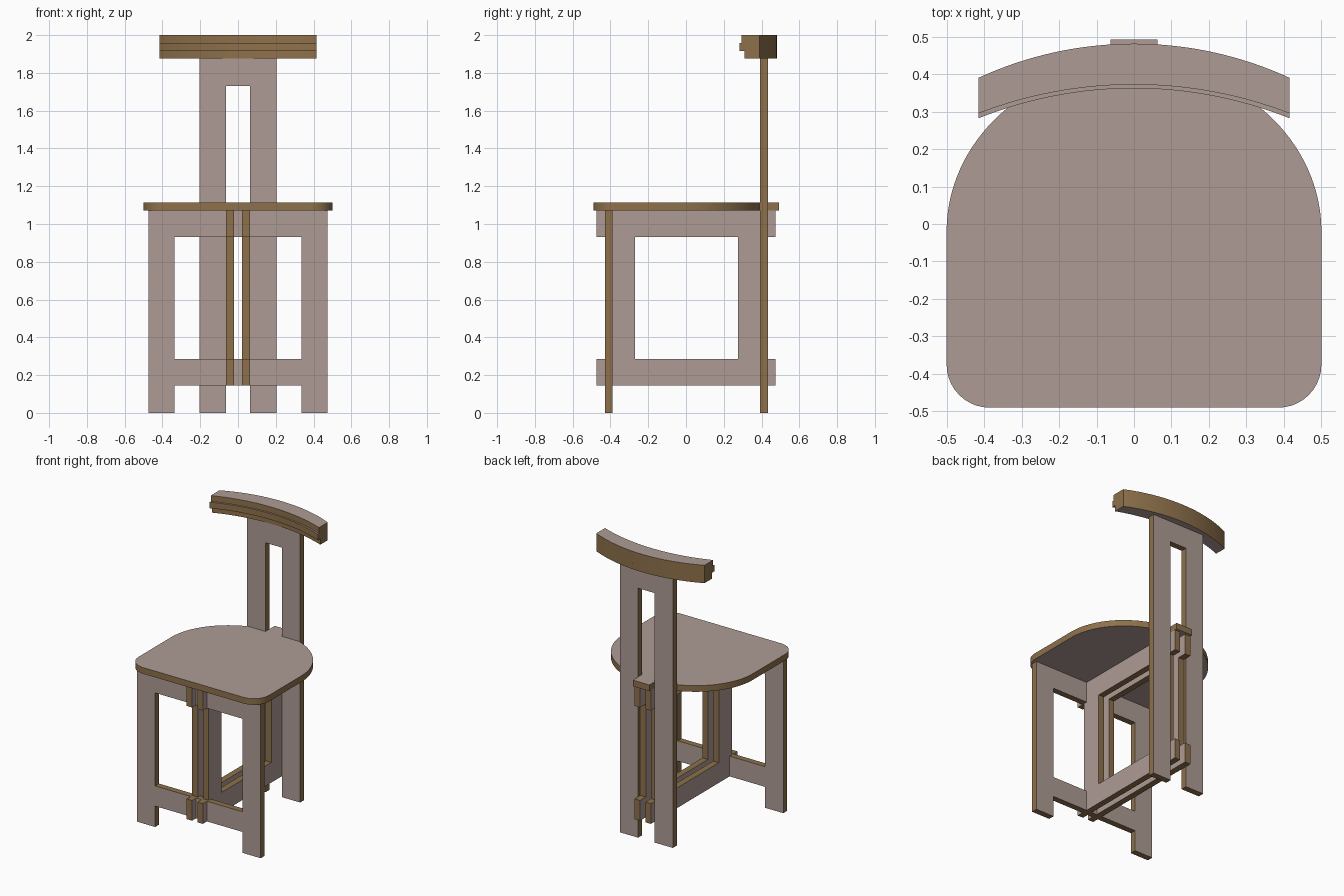
import bpy, bmesh, math

if "Cube" in bpy.data.objects:
    bpy.data.objects.remove(bpy.data.objects["Cube"])


def material(name, rgb):
    m = bpy.data.materials.new(name)
    m.diffuse_color = (*rgb, 1.0)
    m.use_nodes = True
    m.node_tree.nodes["Principled BSDF"].inputs["Base Color"].default_value = m.diffuse_color
    return m


FACE = material("mauve laminate", (0.42, 0.33, 0.30))
EDGE = material("brown plywood edge", (0.27, 0.165, 0.07))

# plane -> (2D u, 2D v, thickness w) placed into x, y, z
MAP = {
    "XY": lambda u, v, w: (u, v, w),
    "XZ": lambda u, v, w: (u, w, v),
    "YZ": lambda u, v, w: (w, u, v),
}
AXIS = {"XY": 2, "XZ": 1, "YZ": 0}


def board(name, plane, w0, w1, *loops):
    """Cut a plywood board from outline loops (later loops are holes)."""
    cu = bpy.data.curves.new(name + "_outline", "CURVE")
    cu.dimensions = "2D"
    cu.fill_mode = "BOTH"
    cu.extrude = (w1 - w0) / 2
    for pts in loops:
        s = cu.splines.new("POLY")
        s.points.add(len(pts) - 1)
        for p, (u, v) in zip(s.points, pts):
            p.co = (u, v, 0, 1)
        s.use_cyclic_u = True
    tmp = bpy.data.objects.new(name + "_outline", cu)
    bpy.context.collection.objects.link(tmp)
    deps = bpy.context.evaluated_depsgraph_get()
    me = bpy.data.meshes.new_from_object(tmp.evaluated_get(deps))
    bpy.data.objects.remove(tmp)
    bpy.data.curves.remove(cu)

    me.name = name
    me.materials.clear()
    me.materials.append(FACE)
    me.materials.append(EDGE)
    bm = bmesh.new()
    bm.from_mesh(me)
    bmesh.ops.remove_doubles(bm, verts=bm.verts, dist=1e-5)
    for v in bm.verts:
        v.co = MAP[plane](v.co.x, v.co.y, v.co.z + (w0 + w1) / 2)
    bmesh.ops.recalc_face_normals(bm, faces=bm.faces)
    bm.normal_update()
    for f in bm.faces:  # broad faces are laminate, cut edges are plywood
        f.material_index = 0 if abs(f.normal[AXIS[plane]]) > 0.9 else 1
        f.smooth = True
    bm.to_mesh(me)
    bm.free()
    me.set_sharp_from_angle(angle=math.radians(30))
    ob = bpy.data.objects.new(name, me)
    bpy.context.collection.objects.link(ob)
    return ob


def rect(u0, u1, v0, v1):
    return [(u0, v0), (u1, v0), (u1, v1), (u0, v1)]


def mirrored(half):
    """Complete a right-hand outline with its left-hand mirror image."""
    return half + [(-u, v) for u, v in reversed(half)]


def arc(half_width, y_end, y_mid, n=32):
    """Shallow arc from -half_width to half_width bulging up to y_mid."""
    s = y_mid - y_end
    r = (half_width ** 2 + s * s) / (2 * s)
    a = math.asin(half_width / r)
    return [(r * math.sin(t), y_mid - r + r * math.cos(t))
            for t in (-a + 2 * a * i / n for i in range(n + 1))]


# seat: rounded front corners, elliptical back, tab through the back slot
R = 0.115
half = [(0.5 - R + R * math.sin(t), -0.49 + R - R * math.cos(t))
        for t in (math.pi / 2 * i / 10 for i in range(11))]
t_end = math.acos(0.2 / 0.5)
half += [(0.5 * math.cos(t), -0.02 + 0.447 * math.sin(t))
         for t in (t_end * i / 24 for i in range(25))]
half += [(0.2, 0.391), (0.063, 0.391), (0.063, 0.492)]
board("seat", "XY", 1.072, 1.115, mirrored(half))

# front leg panel with a window
board("front_leg_panel", "XZ", -0.43, -0.388,
      mirrored([(0.335, 0.145), (0.335, 0), (0.475, 0), (0.475, 1.072)]),
      rect(-0.335, 0.335, 0.285, 0.93))

# tall back panel with a long slot open at the floor
board("back_leg_panel", "XZ", 0.391, 0.434,
      mirrored([(0.063, 1.73), (0.063, 0), (0.203, 0), (0.203, 1.876)]))

# two side-by-side frames tying front to back, with tabs at the bar ends
frame = mirrored([(0.475, 0.145), (0.475, 0.285), (0.412, 0.285),
                  (0.412, 0.93), (0.475, 0.93), (0.475, 1.072)])
window = rect(-0.27, 0.275, 0.285, 0.93)
for side, x0 in (("left", -0.063), ("right", 0.02)):
    board(side + "_stretcher_frame", "YZ", x0, x0 + 0.043, frame, window)

# curved backrest of three stacked layers with stepped fronts
layers = (("lower", 1.876, 1.917, 0.309, 0.386),
          ("middle", 1.917, 1.959, 0.282, 0.362),
          ("upper", 1.959, 2.0, 0.295, 0.372))
for name, z0, z1, y_end, y_mid in layers:
    outline = arc(0.415, y_end, y_mid) + arc(0.415, 0.39, 0.481)[::-1]
    board(name + "_backrest_layer", "XY", z0, z1, outline)
